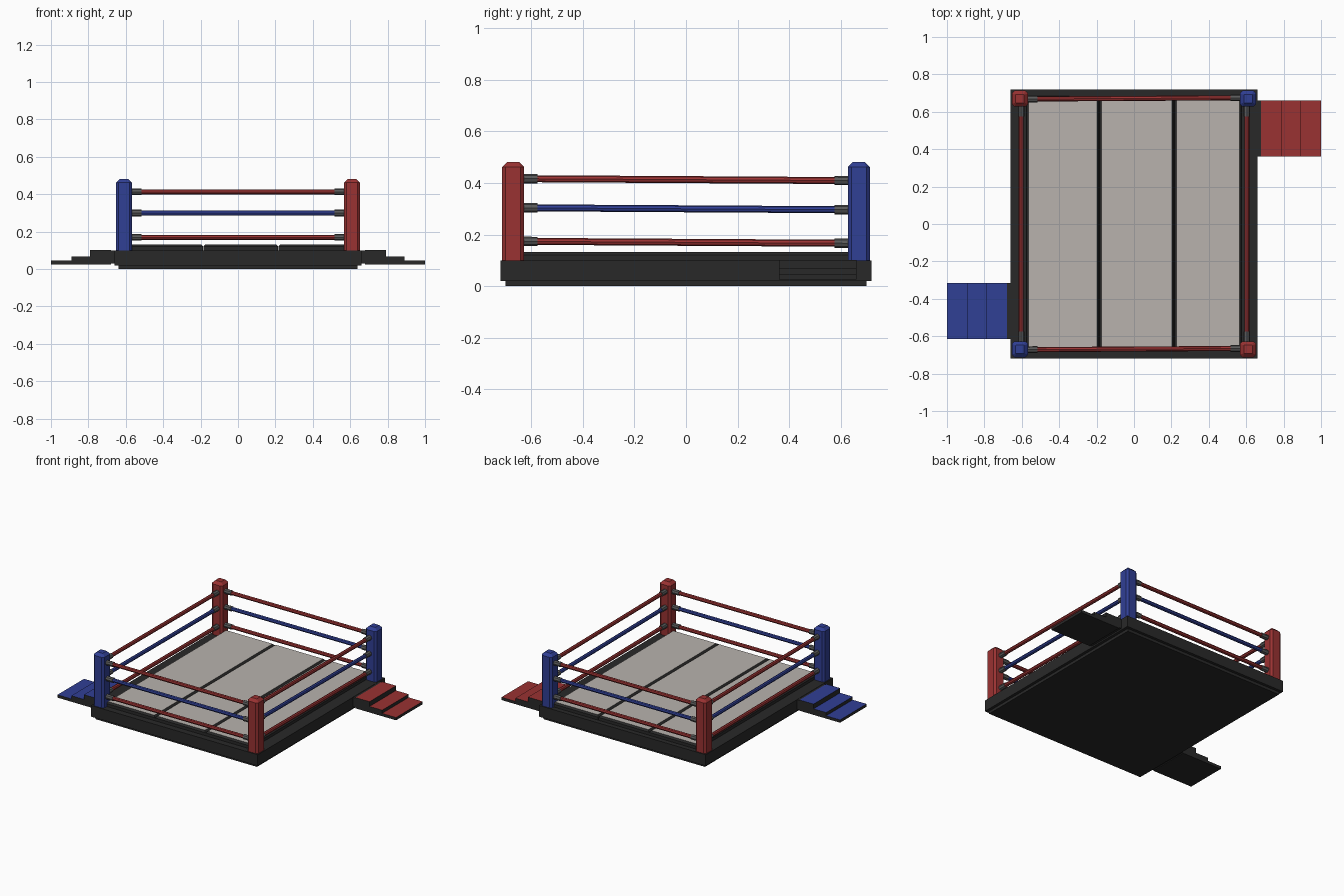
import bpy, bmesh, math
from mathutils import Vector

if "Cube" in bpy.data.objects:
    bpy.data.objects.remove(bpy.data.objects["Cube"])


def mat(name, rgb):
    m = bpy.data.materials.new(name)
    m.diffuse_color = (*rgb, 1)
    m.use_nodes = True
    m.node_tree.nodes["Principled BSDF"].inputs["Base Color"].default_value = m.diffuse_color
    return m


DARK = mat("black", (0.022, 0.022, 0.022))
RED = mat("red", (0.32, 0.032, 0.032))
BLUE = mat("blue", (0.03, 0.05, 0.30))
CANVAS = mat("canvas", (0.48, 0.45, 0.42))
STEEL = mat("steel", (0.10, 0.10, 0.10))


def finish(bm, name, side, top=None):
    bmesh.ops.recalc_face_normals(bm, faces=bm.faces)
    me = bpy.data.meshes.new(name)
    me.materials.append(side)
    if top:
        me.materials.append(top)
        for f in bm.faces:
            f.normal_update()
            f.material_index = int(f.normal.z > 0.9)
    bm.to_mesh(me)
    bm.free()
    ob = bpy.data.objects.new(name, me)
    bpy.context.collection.objects.link(ob)
    return ob


def box(name, lo, hi, side, top=None, bevel_top=0, bevel_vert=0):
    lo, hi = Vector(lo), Vector(hi)
    bm = bmesh.new()
    bmesh.ops.create_cube(bm, size=1)
    for v in bm.verts:
        v.co = (lo + hi) / 2 + v.co * (hi - lo)
    if bevel_vert:
        es = [e for e in bm.edges
              if abs(e.verts[0].co.z - e.verts[1].co.z) > 1e-4]
        bmesh.ops.bevel(bm, geom=es, offset=bevel_vert, segments=1, affect='EDGES')
    if bevel_top:
        es = [e for e in bm.edges if all(v.co.z > hi.z - 1e-4 for v in e.verts)]
        bmesh.ops.bevel(bm, geom=es, offset=bevel_top, segments=1, affect='EDGES')
    return finish(bm, name, side, top)


def rod(name, a, b, r, material, sides=8):
    a, b = Vector(a), Vector(b)
    bm = bmesh.new()
    bmesh.ops.create_cone(bm, cap_ends=True, segments=sides, radius1=r,
                          radius2=r, depth=(b - a).length)
    ob = finish(bm, name, material)
    ob.location = (a + b) / 2
    ob.rotation_euler = (b - a).to_track_quat('Z', 'Y').to_euler()
    return ob


# Platform
box("platform_base", (-0.64, -0.70, 0), (0.64, 0.70, 0.025), DARK)
box("platform", (-0.66, -0.72, 0.02), (0.66, 0.72, 0.10), DARK)

# Three canvas floor pads with chamfered rims
for i, (x0, x1) in enumerate(((-0.575, -0.187), (-0.185, 0.214), (0.216, 0.575))):
    box(f"floor_pad_{i}", (x0, -0.675, 0.098), (x1, 0.685, 0.132), DARK, CANVAS, 0.011)

# Corner posts with chamfered edges and caps
PX, PY, H = 0.61, 0.67, 0.043
for sx in (-1, 1):
    for sy in (-1, 1):
        box("corner_post", (sx * PX - H, sy * PY - H, 0.10),
            (sx * PX + H, sy * PY + H, 0.482),
            BLUE if sx * sy > 0 else RED, None, 0.02, 0.014)

# Ropes and their end sleeves
for z, colour in ((0.413, RED), (0.30, BLUE), (0.17, RED)):
    for s in (-1, 1):
        for name, a, b in (
            ("cross_rope", (-PX, s * PY - 0.002, z), (PX, s * PY + 0.005, z)),
            ("side_rope", (s * 0.603, -PY, z + 0.004), (s * 0.603, PY, z - 0.004)),
        ):
            a, b = Vector(a), Vector(b)
            d = (b - a).normalized()
            rod(name, a + d * 0.06, b - d * 0.06, 0.0135, colour)
            rod("rope_sleeve", a + d * 0.04, a + d * 0.095, 0.018, STEEL)
            rod("rope_sleeve", b - d * 0.095, b - d * 0.04, 0.018, STEEL)

# Entry stairs: a stepped side profile swept across the width
PROFILE = ((0.68, 0.025), (1.0, 0.025), (1.0, 0.045), (0.89, 0.045),
           (0.89, 0.068), (0.79, 0.068), (0.79, 0.102), (0.68, 0.102))


def stairs(name, s, y0, y1, colour):
    bm = bmesh.new()
    face = bm.faces.new([bm.verts.new((s * x, y0, z)) for x, z in PROFILE])
    ext = bmesh.ops.extrude_face_region(bm, geom=[face])["geom"]
    bmesh.ops.translate(bm, vec=(0, y1 - y0, 0),
                        verts=[g for g in ext if isinstance(g, bmesh.types.BMVert)])
    if not any(f == face for f in bm.faces):
        bmesh.ops.holes_fill(bm, edges=bm.edges)
    finish(bm, name, DARK, colour)
    # Dark hinge block joining the stairs to the platform
    xs = sorted((s * 0.655, s * 0.685))
    box(name + "_joint", (xs[0], y0, 0.03), (xs[1], y1, 0.098), DARK)


stairs("red_stairs", 1, 0.36, 0.66, RED)
stairs("blue_stairs", -1, -0.615, -0.315, BLUE)
